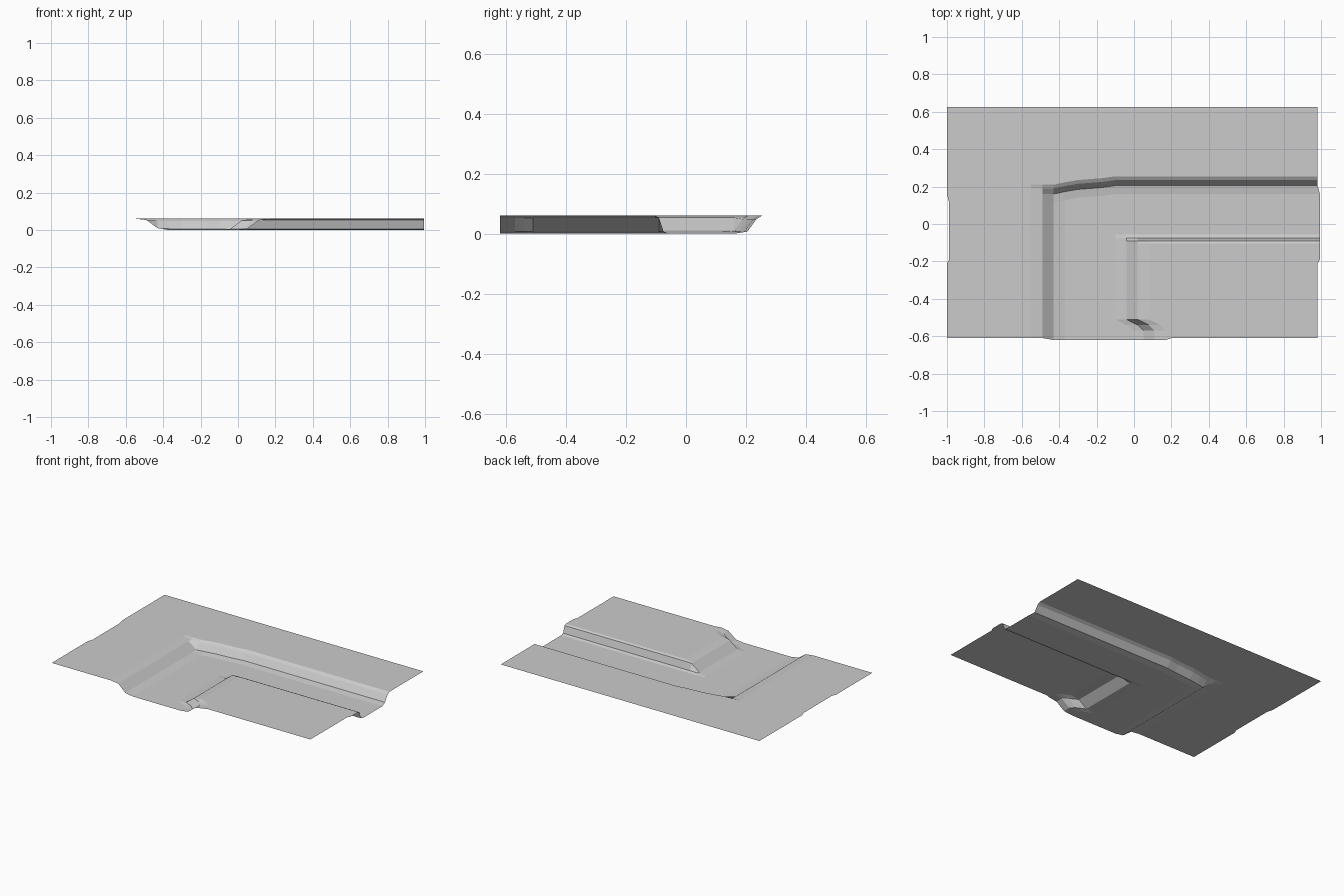
import bpy, bmesh

cube = bpy.data.objects.get("Cube")
if cube:
    bpy.data.objects.remove(cube)

grey = bpy.data.materials.new("stone grey")
grey.use_nodes = True
COLOUR = (0.6, 0.6, 0.6, 1)
grey.diffuse_color = COLOUR
grey.node_tree.nodes["Principled BSDF"].inputs["Base Color"].default_value = COLOUR

# Bank profiles: (position, height) across each slope of the channel
WEST = [(-0.55, 0.064), (-0.49, 0.057), (-0.43, 0.013), (-0.37, 0.003)]
EAST = [(-0.10, 0.003), (-0.04, 0.010), (0.02, 0.055), (0.08, 0.064)]
NORTH = [(0.16, 0.003), (0.205, 0.010), (0.235, 0.052), (0.255, 0.064)]
SOUTH = [(-0.105, 0.064), (-0.09, 0.057), (-0.075, 0.010), (-0.055, 0.003)]


def ramp(points, t):
    """Piecewise linear interpolation, clamped at both ends."""
    if t <= points[0][0]:
        return points[0][1]
    for (a, u), (b, v) in zip(points, points[1:]):
        if t <= b:
            return u + (v - u) * (t - a) / (b - a)
    return points[-1][1]


def height(x, y):
    plateau = min(ramp(EAST, x), ramp(SOUTH, y))
    return max(ramp(WEST, x), ramp(NORTH, y), plateau)


# Bends of the banks and small offsets along the sheet's borders
NORTH_BEND = [(-0.43, -0.045), (-0.36, -0.03), (-0.30, -0.02), (-0.17, -0.01), (-0.10, 0)]
EAST_BEND = [(-0.57, 0.09), (-0.54, 0.06), (-0.51, 0)]
BORDER_X = [(-0.21, 0), (-0.19, 0.012), (0.165, 0.012), (0.185, 0)]
BORDER_Y = [(-0.49, 0), (-0.43, -0.01), (0.08, -0.01), (0.15, 0)]


def place(x, y):
    z = height(x, y)
    px, py = x - 0.006 * (x > 0.9), y
    if 0.15 < y < 0.3:
        py += ramp(NORTH_BEND, x)
    if -0.11 < x < 0.1:
        px += ramp(EAST_BEND, y)
    if abs(x) > 0.9:
        px += ramp(BORDER_X, y)
    if y < -0.6:
        py += ramp(BORDER_Y, x)
    return px, py, z


# Grid lines follow the slopes so that every crease is a real edge
xs = sorted([p[0] for p in WEST + EAST] + [-1, -0.8, -0.3, -0.24, -0.17, 0.2, 0.6, 0.988])
ys = sorted([p[0] for p in NORTH + SOUTH]
            + [-0.61, -0.57, -0.54, -0.51, -0.4, -0.21, -0.19, 0.05, 0.35, 0.625])

bm = bmesh.new()
grid = [[bm.verts.new(place(x, y)) for x in xs] for y in ys]
for low, high in zip(grid, grid[1:]):
    for i in range(len(xs) - 1):
        bm.faces.new((low[i], low[i + 1], high[i + 1], high[i]))

# Rest the channel floor on the ground
floor = min(v.co.z for v in bm.verts)
for v in bm.verts:
    v.co.z -= floor

mesh = bpy.data.meshes.new("channel_terrain")
bm.to_mesh(mesh)
bm.free()
mesh.materials.append(grey)
terrain = bpy.data.objects.new("channel_terrain", mesh)
bpy.context.collection.objects.link(terrain)
